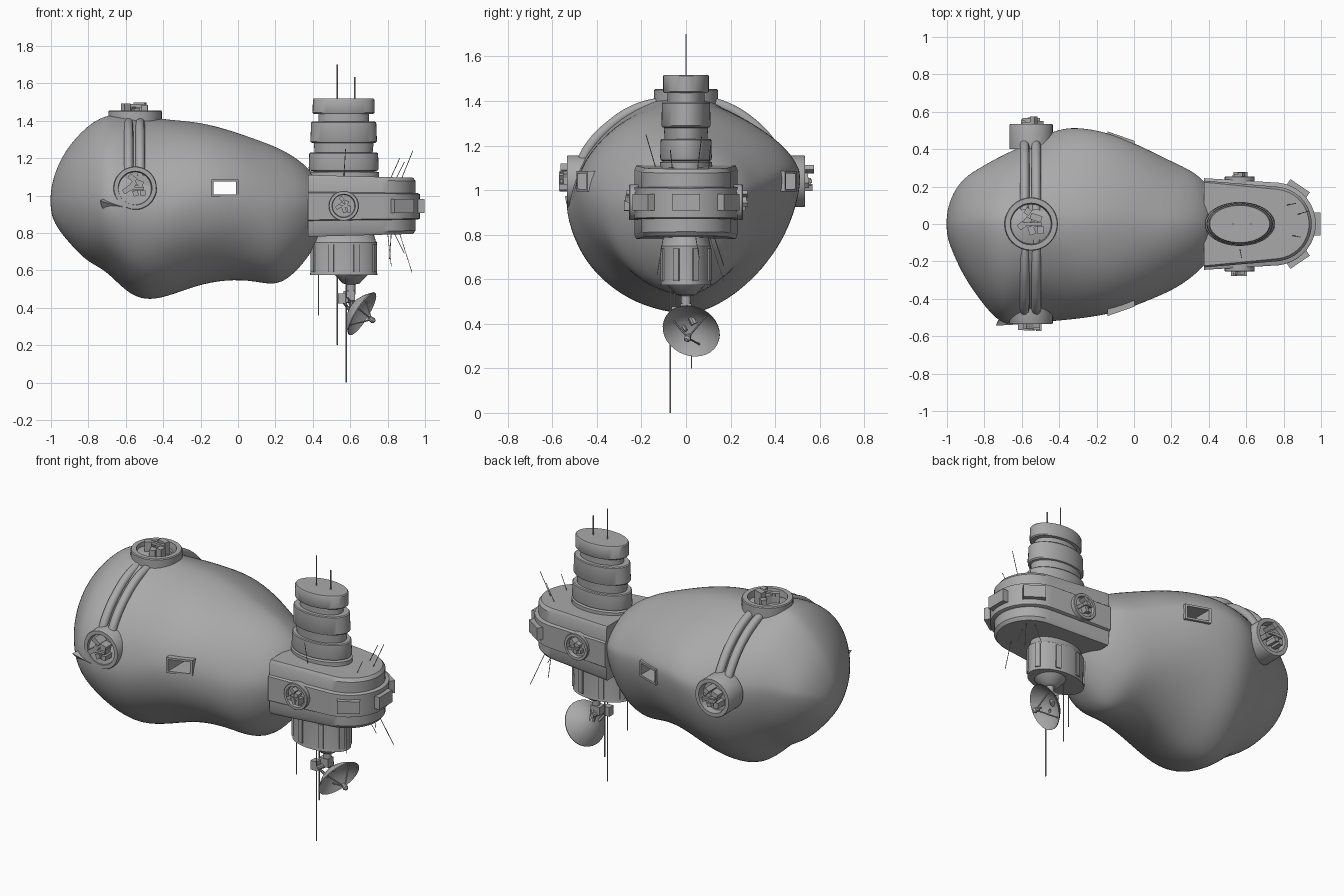
import bpy, bmesh, math, random
from mathutils import Matrix, Vector, noise

if "Cube" in bpy.data.objects:
    bpy.data.objects.remove(bpy.data.objects["Cube"])

random.seed(4)
GREY = bpy.data.materials.new("station_grey")
GREY.diffuse_color = (0.4, 0.4, 0.4, 1)
GREY.use_nodes = True
GREY.node_tree.nodes["Principled BSDF"].inputs["Base Color"].default_value = GREY.diffuse_color
T = Matrix.Translation


def finish(name, bm, matrix=Matrix()):
    bm.transform(matrix)
    bmesh.ops.recalc_face_normals(bm, faces=bm.faces)
    me = bpy.data.meshes.new(name)
    bm.to_mesh(me)
    bm.free()
    me.materials.append(GREY)
    ob = bpy.data.objects.new(name, me)
    bpy.context.collection.objects.link(ob)
    return ob


def loft(name, rings, matrix=Matrix()):
    bm = bmesh.new()
    rows = [[bm.verts.new(p) for p in r] for r in rings]
    for a, b in zip(rows, rows[1:]):
        for i in range(len(a)):
            j = (i + 1) % len(a)
            bm.faces.new((a[i], a[j], b[j], b[i]))
    bm.faces.new(rows[0])
    bm.faces.new(rows[-1])
    return finish(name, bm, matrix)


def lathe(name, profile, matrix=Matrix(), n=32, squash=1):
    ang = [2 * math.pi * i / n for i in range(n)]
    return loft(name, [[(r * math.cos(a), r * squash * math.sin(a), z) for a in ang]
                       for z, r in profile], matrix)


def box(name, size, matrix):
    bm = bmesh.new()
    bmesh.ops.create_cube(bm, size=1)
    bm.transform(Matrix.Diagonal((*size, 1)))
    return finish(name, bm, matrix)


def aim(p, d):
    return T(p) @ Vector(d).to_track_quat('Z', 'Y').to_matrix().to_4x4()


def rod(name, a, b, r, n=6):
    a, b = Vector(a), Vector(b)
    return lathe(name, [(0, r), ((b - a).length, r)], aim(a, b - a), n)


# Asteroid: lofted lopsided sections (x, top, bottom, back width, front width)
SECTIONS = [(-1.004, 1.03, .91, .06, .06), (-.97, 1.15, .83, .165, .15),
            (-.91, 1.26, .755, .25, .28), (-.81, 1.37, .645, .31, .425),
            (-.71, 1.43, .605, .37, .54), (-.6, 1.435, .49, .415, .535),
            (-.5, 1.425, .44, .46, .525), (-.38, 1.405, .462, .52, .515),
            (-.22, 1.395, .525, .515, .50), (-.06, 1.355, .552, .465, .465),
            (.09, 1.305, .548, .39, .405), (.21, 1.26, .515, .33, .35),
            (.31, 1.205, .59, .285, .285), (.39, 1.135, .69, .22, .21),
            (.45, 1.04, .80, .12, .12)]


def section(x, top, bot, back, front, n=28):
    ring = []
    t = min(max((x + .7) / .6, 0), 1)
    for i in range(n):
        a = 2 * math.pi * i / n
        c, s = math.cos(a), math.sin(a)
        # the back has a high ridge, the front a belly that rises to the right
        if c > 0:
            w, k, p = back, .56 + .1 * t, 1.55 if s > 0 else 1.75
        else:
            w, k, p = front, .44 + .1 * t, 1.8 if s > 0 else 1.9
        mid = bot + (top - bot) * k
        y = math.copysign(abs(c) ** (2 / p), c) * w * 1.01
        z = mid + math.copysign(abs(s) ** (2 / p), s) * abs((top if s > 0 else bot) - mid) * 1.01
        f = 1 + .022 * noise.noise(Vector((x, y, z)) * 5)
        ring.append((x, y * f, .95 + (z - .95) * f))
    return ring


rock = loft("asteroid", [section(*s) for s in SECTIONS])
rock.modifiers.new("round", 'SUBSURF').levels = 2
cutter = box("tunnel_cutter", (.12, 2, .07), T((-.07, 0, 1.04)))
cutter.hide_render = True
cut = rock.modifiers.new("tunnel", 'BOOLEAN')
cut.object, cut.operation, cut.solver = cutter, 'DIFFERENCE', 'EXACT'
bpy.context.view_layer.update()
baked = bpy.data.meshes.new_from_object(
    rock.evaluated_get(bpy.context.evaluated_depsgraph_get()))
rock.modifiers.clear()
rock.data = baked
bpy.data.objects.remove(cutter)

# Tunnel frames, skewed to follow the rock
for s, y in ((-1, -.437), (1, .44)):
    skew = Matrix.Identity(4)
    skew[1][0] = -.35 * s
    m = T((-.07, y, 1.04)) @ skew
    for d in (-1, 1):
        box("tunnel_frame_side", (.012, .06, .094), m @ T((.066 * d, 0, 0)))
        box("tunnel_frame_bar", (.12, .06, .012), m @ T((0, 0, .041 * d)))
# Small rock spike
lathe("rock_spike", [(0, .075), (.1, .002)], aim((-.665, -.48, .94), (-.7, -.6, .3)), 3)


# Docking port: hollow ring with clamps and machinery, opening along local z
def port(name, m, r, h, lift):
    lathe(name + "_ring", [(0, r), (h * .95, r), (h, r * .97), (h, r * .78),
                           (h - lift, r * .74), (h - lift, .001)], m)
    for i in range(7):
        a = i * 2.4
        q = r * (.12 + .06 * i)
        top = h + lift * random.uniform(.2, 1)
        length = top - h + lift
        box(name + "_machine", (r * random.uniform(.2, .5), r * .24, length),
            m @ T((q * math.cos(a), q * math.sin(a), top - length / 2))
            @ Matrix.Rotation(a * 1.7, 4, 'Z'))
    box(name + "_crossbar", (r * .8, r * .12, .015), m @ T((0, 0, h + lift * .6)))


port("top_port", T((-.55, 0, 1.34)), .143, .115, .045)
for s in (-1, 1):
    port("rock_side_port", aim((-.55, .40 * s, 1.04), (0, s, 0)), .116, .135, .04)
    port("hull_side_port", aim((.565, .20 * s, .945), (0, s, 0)), .08, .055, .025)

# Paired conduits between the rock ports
FRONT = [(.48, 1.1), (.435, 1.19), (.34, 1.29), (.22, 1.365), (.08, 1.40)]
BACK = [(.45, 1.08), (.395, 1.19), (.29, 1.305), (.16, 1.38), (.07, 1.40)]
for s, path in ((-1, FRONT), (1, BACK)):
    for x in (-.585, -.523):
        cu = bpy.data.curves.new("conduit", 'CURVE')
        cu.dimensions, cu.bevel_depth, cu.bevel_resolution = '3D', .025, 3
        cu.resolution_u = 6
        cu.materials.append(GREY)
        sp = cu.splines.new('BEZIER')
        sp.bezier_points.add(len(path) - 1)
        for bp, (y, z) in zip(sp.bezier_points, path):
            bp.co = (x, y * s, z)
            bp.handle_left_type = bp.handle_right_type = 'AUTO'
        bpy.context.collection.objects.link(bpy.data.objects.new("conduit", cu))


# Hull: D-shaped decks, slightly thinner towards the nose
def deck(name, levels):
    rings = []
    for z, d in levels:
        arc = [math.radians(-84 + 168 * i / 18) for i in range(19)]
        pts = [(.375, -.245 + d * .6)] + [(.75 + (.222 - d) * math.cos(a),
               (.222 - d) * math.sin(a)) for a in arc] + [(.375, .245 - d * .6)]
        rings.append([(x, y, .945 + (z - .945) * (1 - .16 * (x - .375))) for x, y in pts])
    return loft(name, rings)


deck("upper_deck", [(1.0, .022), (1.09, .022), (1.11, .036)])
deck("middle_band", [(.865, .01), (.87, 0), (1.015, 0), (1.02, .01)])
deck("lower_deck", [(.78, .036), (.80, .022), (.88, .022)])
for a in (-56, 0, 56):
    box("nose_hatch", (.05, .125, .075), T((.75, 0, .945))
        @ Matrix.Rotation(math.radians(a), 4, 'Z') @ T((.222, 0, 0)))

# Tower of oval discs
lathe("tower", [(1.06, .19), (1.125, .19), (1.13, .165), (1.135, .183), (1.145, .187),
                (1.225, .184), (1.23, .178), (1.23, .155), (1.28, .16), (1.283, .172),
                (1.29, .178), (1.39, .174), (1.395, .168), (1.395, .135), (1.435, .135),
                (1.437, .16), (1.443, .166), (1.512, .165), (1.518, .16), (1.518, .001)],
      T((.565, 0, 0)), 40, .62)

# Lower drum with panels, tapering to the dish neck
lathe("lower_drum", [(.80, .16), (.755, .172), (.75, .178), (.6, .176), (.575, .181),
                     (.575, .16), (.575, .001)], T((.565, 0, 0)), 40, .63)
for i in range(8):
    a = math.radians(45 * i + 22.5)
    p = (.565 + .176 * math.cos(a), .111 * math.sin(a), .665)
    yaw = math.atan2(math.sin(a) / .63, math.cos(a))
    box("drum_panel", (.016, .03, .145), T(p) @ Matrix.Rotation(yaw, 4, 'Z'))
lathe("drum_cone", [(.578, .09), (.53, .045), (.525, .022), (.47, .022)], T((.605, 0, 0)), 20)

# Dish with gimbal, struts and feed
axis = Vector((.82, -.25, -.5)).normalized()
centre = Vector((.665, .023, .367))
m = aim(centre, axis)
bowl = [(-.07 + .07 * (r / .132) ** 2, r) for r in (.001, .03, .06, .09, .115, .132)]
lathe("dish", [(z - .005, r) for z, r in bowl] + bowl[::-1], m, 32)
for i in range(3):
    a = math.radians(120 * i + 40)
    rod("feed_strut", m @ Vector((.09 * math.cos(a), .09 * math.sin(a), -.035)),
        m @ Vector((0, 0, .06)), .004)
lathe("feed_horn", [(.04, .012), (.07, .016), (.08, .008)], m, 10)
rod("dish_arm", (.605, 0, .48), centre - axis * .065, .018, 10)
box("gimbal_block", (.06, .05, .05), T((.595, 0, .465)))
box("gimbal_motor", (.04, .04, .055), T((.555, -.045, .45)))
rod("gimbal_axle", (.575, -.07, .44), (.6, .05, .44), .015, 10)
rod("gimbal_brace", (.55, -.05, .45), (.61, 0, .37), .008)

# Antennas and whiskers
for a, b in [((.53, 0, 1.5), (.53, 0, 1.70)), ((.625, 0, 1.5), (.625, 0, 1.635)),
             ((.43, -.05, .6), (.43, -.05, .36)), ((.53, .025, .6), (.53, .025, .2)),
             ((.578, -.07, .6), (.578, -.07, 0))]:
    rod("antenna", a, b, .0035)
for a, b in [((.565, -.13, 1.08), (.575, -.18, 1.25)), ((.81, .1, 1.08), (.865, .11, 1.2)),
             ((.87, .05, 1.08), (.935, .07, 1.24)), ((.84, -.06, 1.08), (.89, -.07, 1.18)),
             ((.80, -.1, .80), (.82, -.13, .62)), ((.86, .1, .81), (.93, .17, .59)),
             ((.83, .04, .81), (.89, .06, .69)), ((.82, .12, .81), (.81, .17, .66))]:
    rod("whisker", a, b, .002, 4)

# Smooth shading with crisp edges
for ob in bpy.context.collection.objects:
    ob.select_set(ob.type == 'MESH')
bpy.context.view_layer.objects.active = rock
bpy.ops.object.shade_smooth_by_angle(angle=math.radians(35))
